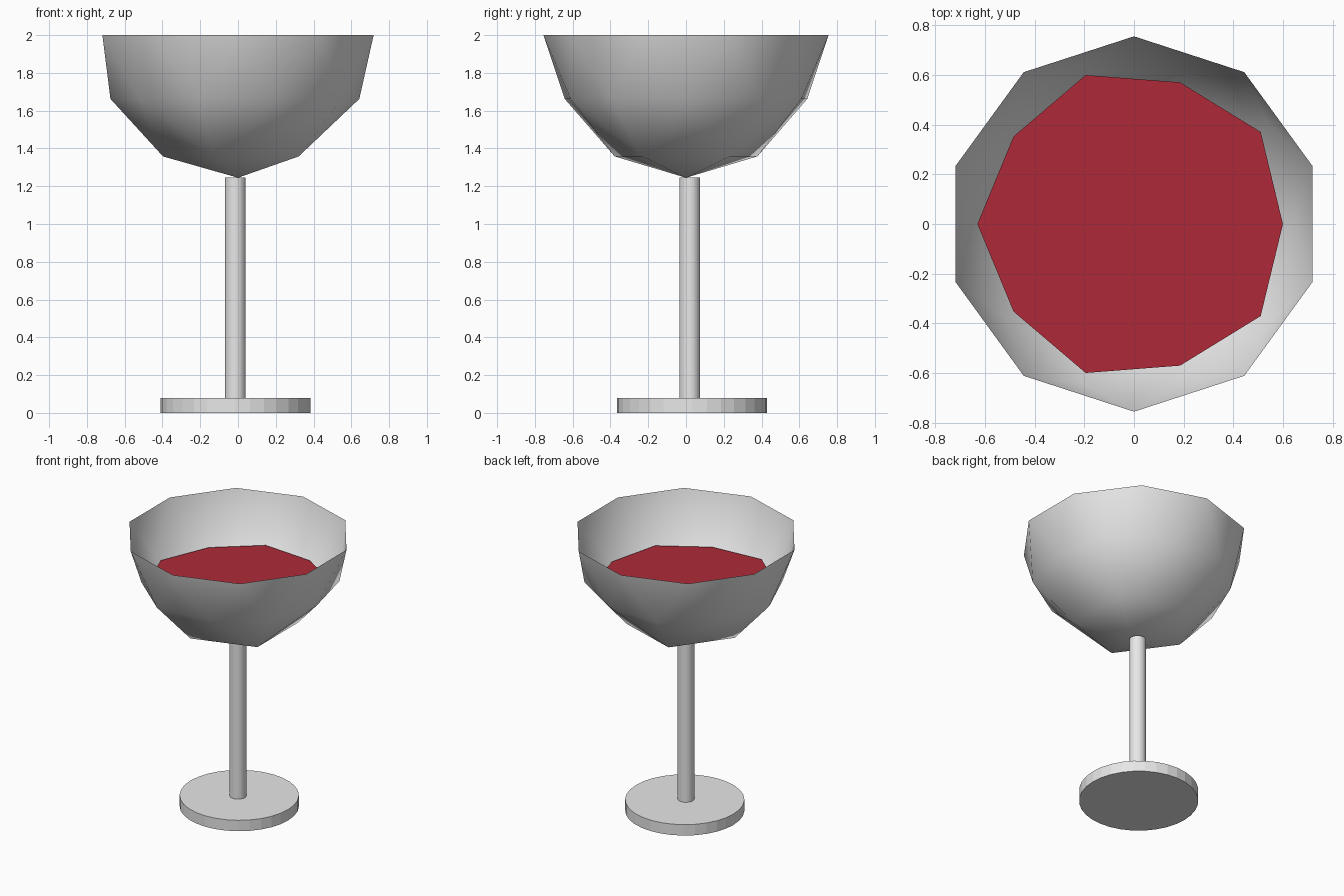
import bpy, bmesh
from mathutils import Vector

if "Cube" in bpy.data.objects:
    bpy.data.objects.remove(bpy.data.objects["Cube"])


def material(name, rgb):
    m = bpy.data.materials.new(name)
    m.diffuse_color = (*rgb, 1)
    m.use_nodes = True
    m.node_tree.nodes["Principled BSDF"].inputs["Base Color"].default_value = m.diffuse_color
    return m


glass = material("light_grey", (0.8, 0.8, 0.8))
red = material("wine_red", (0.42, 0.023, 0.04))


def finish(bm, name, mat, smooth):
    me = bpy.data.meshes.new(name)
    bm.to_mesh(me)
    bm.free()
    me.materials.append(mat)
    for p in me.polygons:
        p.use_smooth = smooth
    ob = bpy.data.objects.new(name, me)
    bpy.context.collection.objects.link(ob)
    return ob


def disc(name, x, y, r, z0, z1):
    bm = bmesh.new()
    bmesh.ops.create_cone(bm, cap_ends=True, segments=32, radius1=r, radius2=r, depth=z1 - z0)
    bmesh.ops.translate(bm, verts=bm.verts, vec=(x, y, (z0 + z1) / 2))
    return finish(bm, name, glass, False)


def cup(cut):
    """Lower part of a coarse unit icosphere, with its middle ring levelled."""
    bm = bmesh.new()
    bmesh.ops.create_icosphere(bm, subdivisions=2, radius=1)
    for v in bm.verts:
        if -0.6 < v.co.z < -0.4:
            v.co.z = -0.4472
    bmesh.ops.delete(bm, geom=[v for v in bm.verts if v.co.z > cut], context='VERTS')
    return bm


# foot and stem
disc("foot", -0.013, 0.033, 0.397, 0, 0.08)
disc("stem", -0.014, 0.02, 0.055, 0.08, 1.245)

# bowl: open hemisphere
R = 0.755
bm = cup(0.01)
for v in bm.verts:
    v.co = v.co * R + Vector((0, 0, 2))
finish(bm, "bowl", glass, True)

# wine: smaller copy of the lower bowl, closed with a flat top
bm = cup(-0.44)
bmesh.ops.contextual_create(bm, geom=[e for e in bm.edges if e.is_boundary])
for v in bm.verts:
    v.co = Vector((v.co.x * R * 0.933, v.co.y * R * 0.933,
                   1.65 + (v.co.z + 0.4472) * R * 0.933))
bmesh.ops.recalc_face_normals(bm, faces=bm.faces)
finish(bm, "wine", red, False)
